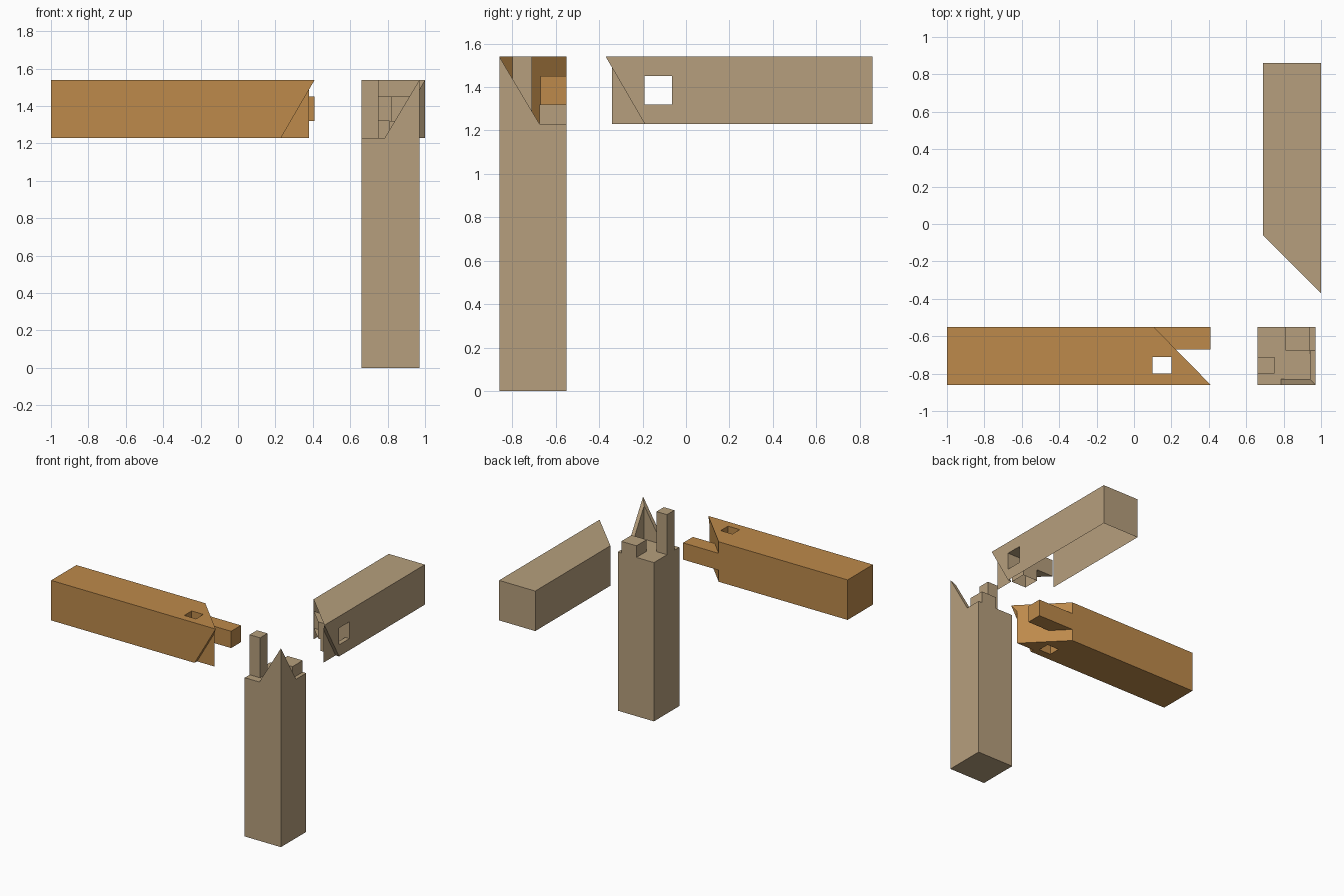
import bpy, bmesh
from mathutils import Vector

old = bpy.data.objects.get("Cube")
if old:
    bpy.data.objects.remove(old, do_unlink=True)


def material(name, rgb):
    m = bpy.data.materials.new(name)
    m.use_nodes = True
    m.diffuse_color = (*rgb, 1)
    m.node_tree.nodes["Principled BSDF"].inputs["Base Color"].default_value = (*rgb, 1)
    return m


ORANGE = material("orange_wood", (0.51, 0.254, 0.07))
TAN = material("tan_wood", (0.468, 0.347, 0.205))


def make(name, bm, mat):
    bmesh.ops.recalc_face_normals(bm, faces=bm.faces)
    mesh = bpy.data.meshes.new(name)
    bm.to_mesh(mesh)
    bm.free()
    mesh.materials.append(mat)
    obj = bpy.data.objects.new(name, mesh)
    bpy.context.collection.objects.link(obj)
    return obj


def prism(name, outline, axis, lo, hi, mat):
    """Extrude a 2D outline along an axis; the outline uses the other two axes in order."""
    def point(p, d):
        c = list(p)
        c.insert("xyz".index(axis), d)
        return Vector(c)
    bm = bmesh.new()
    face = bm.faces.new([bm.verts.new(point(p, lo)) for p in outline])
    ext = bmesh.ops.extrude_face_region(bm, geom=[face])
    move = point((0, 0), hi - lo)
    bmesh.ops.translate(bm, vec=move, verts=[v for v in ext["geom"] if isinstance(v, bmesh.types.BMVert)])
    return make(name, bm, mat)


def box(name, x, y, z, mat):
    return prism(name, [(x[0], y[0]), (x[1], y[0]), (x[1], y[1]), (x[0], y[1])], "z", *z, mat)


def combine(obj, tool, operation):
    """Apply a boolean and throw the tool away."""
    mod = obj.modifiers.new("joint", "BOOLEAN")
    mod.operation, mod.solver, mod.object = operation, "EXACT", tool
    bpy.context.view_layer.update()
    graph = bpy.context.evaluated_depsgraph_get()
    mesh = bpy.data.meshes.new_from_object(obj.evaluated_get(graph))
    obj.modifiers.clear()
    obj.data = mesh
    bpy.data.objects.remove(tool, do_unlink=True)


LOW, TOP = 1.23, 1.54          # beam heights
FRONT, BACK = -0.86, -0.55     # depth of the post and the cross beam
SKIN = 0.03                    # thickness of the mitred outer skins

# Cross beam: mitred end, recessed front skin, square mortise and side tenon
beam = prism("cross_beam", [(-1, FRONT), (0.41, FRONT), (0.105, BACK), (-1, BACK)], "z", LOW, TOP, ORANGE)
combine(beam, prism("cutter", [(0.4274, 1.57), (0.2126, 1.2), (0.6, 1.2), (0.6, 1.57)],
                    "y", -0.95, FRONT + SKIN, ORANGE), "DIFFERENCE")
combine(beam, box("cutter", (0.10, 0.20), (-0.80, -0.71), (1.1, 1.7), ORANGE), "DIFFERENCE")
combine(beam, box("tenon", (0.08, 0.41), (-0.67, BACK), (1.32, 1.45), ORANGE), "UNION")

# Side beam: mitred end, recessed outer skin, tunnel for the tenon, pocket from below
side = prism("side_beam", [(0.69, 0.86), (0.69, -0.06), (1, -0.37), (1, 0.86)], "z", LOW, TOP, TAN)
combine(side, prism("cutter", [(-0.3874, 1.57), (-0.1726, 1.2), (-0.6, 1.2), (-0.6, 1.57)],
                    "x", 1 - SKIN, 1.1, TAN), "DIFFERENCE")
combine(side, box("cutter", (0.6, 1.1), (-0.19, -0.065), (1.32, 1.45), TAN), "DIFFERENCE")
combine(side, box("cutter", (0.84, 0.965), (-0.19, -0.065), (1.1, 1.35), TAN), "DIFFERENCE")

# The side beam is a shell, open underneath and at its mitre
bm = bmesh.new()
bm.from_mesh(side.data)
bm.normal_update()
gone = [f for f in bm.faces
        if (f.normal.z < -0.9 and f.calc_center_median().z < LOW + 0.01)
        or (f.normal.x < -0.5 and f.normal.y < -0.5)]
bmesh.ops.delete(bm, geom=gone, context="FACES")
bm.to_mesh(side.data)
bm.free()

# Post with two tenons
box("post", (0.66, 0.97), (FRONT, BACK), (0, LOW), TAN)
box("tall_tenon", (0.66, 0.75), (-0.80, -0.71), (LOW, TOP), TAN)
box("short_tenon", (0.81, 0.94), (-0.675, BACK), (LOW, 1.32), TAN)

# Pointed corner skin on the post: a leaning pyramid hollowed from the inside
bm = bmesh.new()
base = [bm.verts.new((x, y, LOW)) for x, y in
        ((0.785, FRONT), (0.97, FRONT), (0.97, -0.675), (0.785, -0.675))]
apex = bm.verts.new((0.97, FRONT, TOP))
bm.faces.new(base)
for i in range(4):
    bm.faces.new((base[i], base[(i + 1) % 4], apex))
skin = make("post_corner_skin", bm, TAN)
combine(skin, box("cutter", (0.6, 0.97 - SKIN), (FRONT + SKIN, -0.4), (1.1, 1.7), TAN), "DIFFERENCE")
